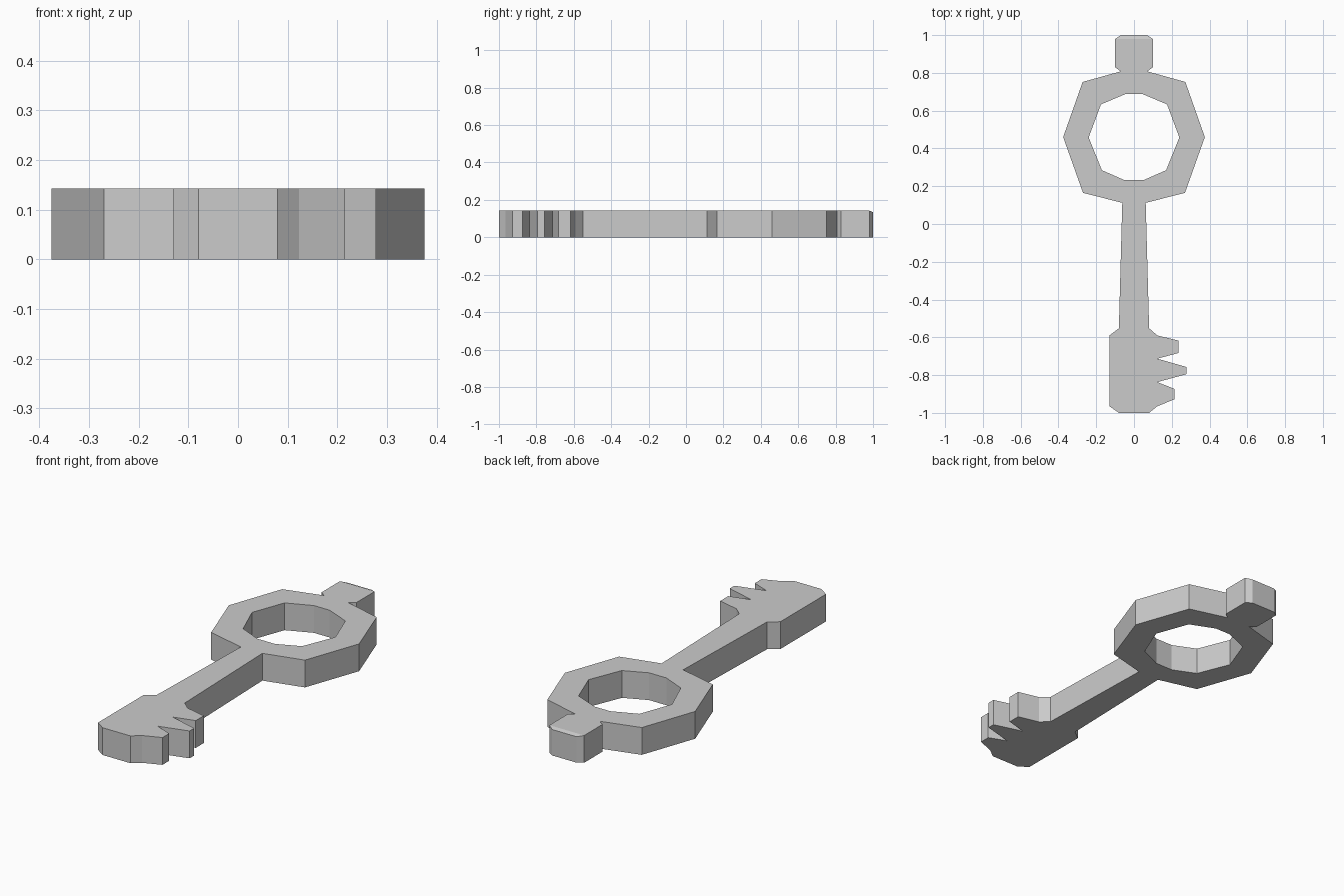
import bpy, bmesh

if "Cube" in bpy.data.objects:
    bpy.data.objects.remove(bpy.data.objects["Cube"])

THICK = 0.142


def mirrored(points):
    """Left-hand copy of a right-hand profile, in reverse order."""
    return [(-x, y) for x, y in reversed(points)]


# Right half of the end knob, ring and shaft, running downwards
handle = [(0.07, 1.0), (0.1, 0.98), (0.1, 0.83), (0.07, 0.808),
          (0.272, 0.752), (0.375, 0.46), (0.27, 0.165), (0.062, 0.112),
          (0.08, -0.552)]

# Toothed bit, running clockwise to the plain side
bit = [(0.123, -0.59), (0.235, -0.617), (0.235, -0.683),
       (0.123, -0.713), (0.278, -0.757), (0.278, -0.795),
       (0.123, -0.837), (0.215, -0.873), (0.215, -0.928),
       (0.123, -0.965), (0.08, -1.0), (-0.08, -1.0),
       (-0.13, -0.965), (-0.13, -0.59)]

# Right half of the hole through the ring
hole = [(0.045, 0.688), (0.175, 0.633), (0.24, 0.458),
        (0.17, 0.285), (0.05, 0.232)]

loops = [handle + bit + mirrored(handle), hole + mirrored(hole)]

bm = bmesh.new()
for loop in loops:
    verts = [bm.verts.new((x, y, 0)) for x, y in loop]
    for i, v in enumerate(verts):
        bm.edges.new((v, verts[(i + 1) % len(verts)]))

# Fill the flat outline and raise it to a plate
bmesh.ops.triangle_fill(bm, use_beauty=True, use_dissolve=False, edges=bm.edges[:])
ext = bmesh.ops.extrude_face_region(bm, geom=bm.faces[:])
top = [g for g in ext["geom"] if isinstance(g, bmesh.types.BMVert)]
bmesh.ops.translate(bm, verts=top, vec=(0, 0, THICK))

# Slightly sloped top edge at the knob's end
bmesh.ops.bisect_plane(bm, geom=bm.verts[:] + bm.edges[:] + bm.faces[:],
                       plane_co=(0, 0.98, 0), plane_no=(0, 1, 0), dist=0.0005)
for v in bm.verts:
    if v.co.y > 0.99 and v.co.z > 0.1:
        v.co.z -= 0.007

bmesh.ops.recalc_face_normals(bm, faces=bm.faces[:])
bmesh.ops.dissolve_limit(bm, angle_limit=0.01, verts=bm.verts[:], edges=bm.edges[:])

mesh = bpy.data.meshes.new("key")
bm.to_mesh(mesh)
bm.free()
bpy.context.collection.objects.link(bpy.data.objects.new("key", mesh))
